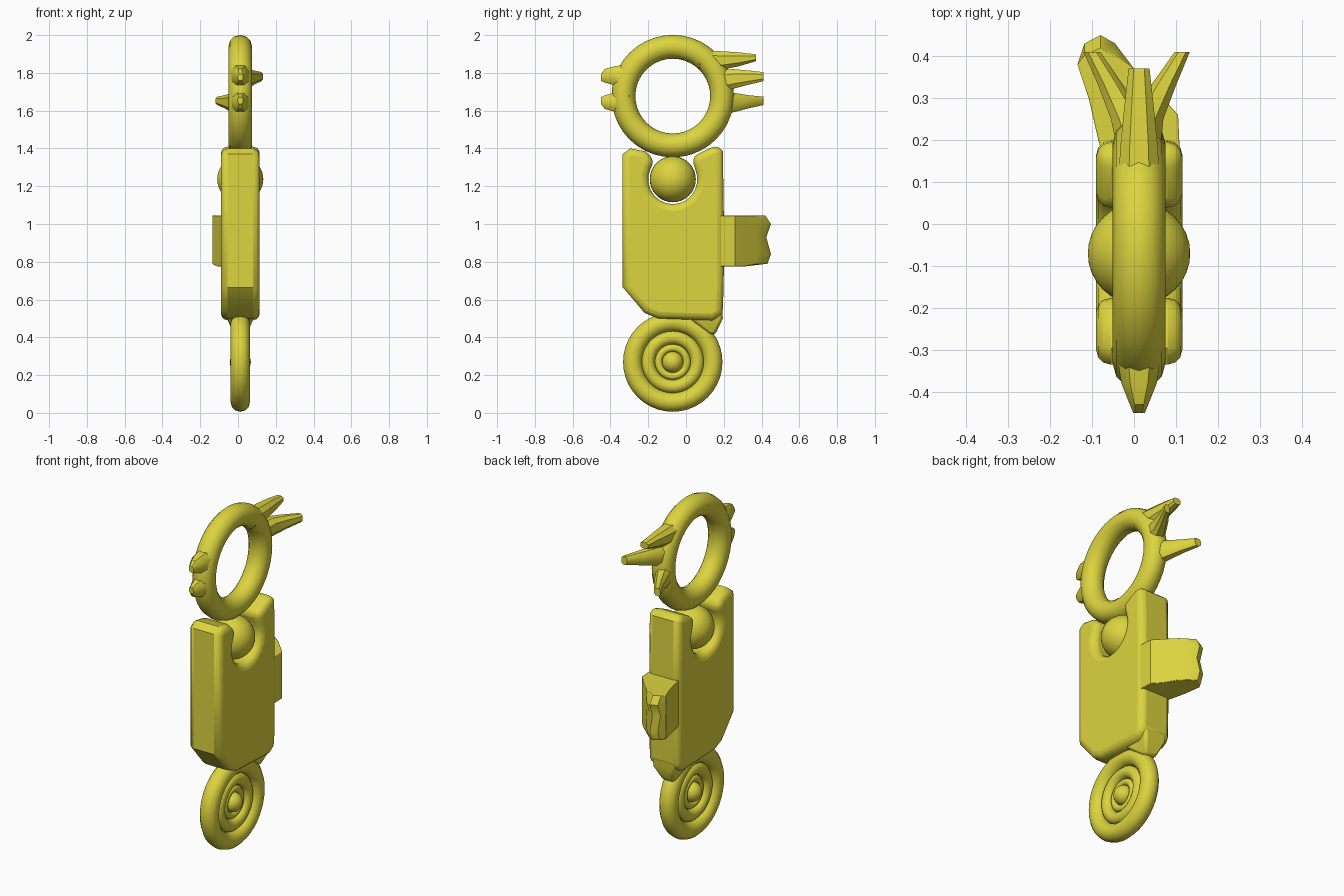
import bpy, bmesh, math
from mathutils import Vector

if "Cube" in bpy.data.objects:
    bpy.data.objects.remove(bpy.data.objects["Cube"])

mat = bpy.data.materials.new("yellow")
mat.diffuse_color = (0.72, 0.66, 0.05, 1)
mat.use_nodes = True
mat.node_tree.nodes["Principled BSDF"].inputs["Base Color"].default_value = mat.diffuse_color
CX, CY = 0.012, -0.07   # shared centre line of the round parts


def finish(ob, name, angle=35):
    ob.name = name
    ob.data.materials.clear()
    ob.data.materials.append(mat)
    bpy.ops.object.select_all(action='DESELECT')
    ob.select_set(True)
    bpy.context.view_layer.objects.active = ob
    bpy.ops.object.shade_smooth_by_angle(angle=math.radians(angle))
    return ob


def torus(name, z, major, minor, seg=40, sides=12):
    bpy.ops.mesh.primitive_torus_add(location=(CX, CY, z), rotation=(0, math.pi / 2, 0),
                                     major_radius=major, minor_radius=minor,
                                     major_segments=seg, minor_segments=sides)
    return finish(bpy.context.object, name, 50)


def ball(name, z, r):
    bpy.ops.mesh.primitive_uv_sphere_add(segments=32, ring_count=16, radius=r,
                                         location=(CX, CY, z), rotation=(0, math.pi / 2, 0))
    return finish(bpy.context.object, name)


def loft(name, rings, bevel=0, segments=2, limit=60):
    """Skin a list of equal-length point rings and cap the ends."""
    bm = bmesh.new()
    vs = [[bm.verts.new(p) for p in ring] for ring in rings]
    n = len(vs[0])
    for a, b in zip(vs, vs[1:]):
        for i in range(n):
            j = (i + 1) % n
            bm.faces.new((a[i], a[j], b[j], b[i]))
    bm.faces.new(vs[0][::-1])
    bm.faces.new(vs[-1])
    bmesh.ops.recalc_face_normals(bm, faces=bm.faces)
    me = bpy.data.meshes.new(name)
    bm.to_mesh(me)
    bm.free()
    ob = bpy.data.objects.new(name, me)
    bpy.context.collection.objects.link(ob)
    if bevel:
        m = ob.modifiers.new("bevel", 'BEVEL')
        m.width, m.segments = bevel, segments
        m.limit_method, m.angle_limit = 'ANGLE', math.radians(limit)
    return finish(ob, name)


def spike(name, sections):
    """Sections: centre x, y, z, half width in x, half height, chamfered."""
    rings = []
    for x, y, z, w, h in sections:
        rings.append([(x + w * a, y, z + h * b) for a, b in
                      ((1, .5), (.5, 1), (-.5, 1), (-1, .5), (-1, -.5), (-.5, -1), (.5, -1), (1, -.5))])
    return loft(name, rings)


# head ring
torus("head_ring", 1.677, 0.261, 0.063)

# three crest spikes at the back: one straight, two splayed
spike("crest_spike_top", [(CX, 0.07, 1.87, .05, .05), (CX, 0.18, 1.865, .045, .05),
                          (CX, 0.28, 1.872, .035, .037), (CX, 0.37, 1.88, .025, .018)])
spike("crest_spike_middle", [(CX, 0.17, 1.755, .05, .06), (.03, 0.25, 1.768, .04, .052),
                             (.07, 0.33, 1.775, .03, .038), (.115, 0.41, 1.78, .018, .024)])
spike("crest_spike_low", [(CX, 0.17, 1.65, .05, .07), (-.015, 0.25, 1.643, .04, .052),
                          (-.055, 0.33, 1.647, .03, .035), (-.1, 0.41, 1.652, .02, .022)])

# two short beak nubs at the front
for nm, s in (("beak_upper", 1), ("beak_lower", -1)):
    spike(nm, [(CX, -.30, 1.715 + s * .06, .055, .07), (CX, -.38, 1.715 + s * .07, .042, .05),
               (CX, -.43, 1.715 + s * .07, .022, .036), (CX, -.45, 1.715 + s * .062, .014, .018)])

# neck ball
ball("neck_ball", 1.237, 0.122)

# torso: side profile with a round socket for the neck ball
socket = [(CY + .13 * math.cos(a), 1.237 + .132 * math.sin(a))
          for a in (math.radians(155 + i * 230 / 14) for i in range(15))]
profile = [(-.335, .665), (-.335, 1.37), (-.295, 1.40), (-.215, 1.385), (-.165, 1.335)]
profile += socket
profile += [(.03, 1.355), (.165, 1.42), (.195, 1.385), (.2, 1.06), (.2, .73),
            (.195, .52), (.14, .49), (-.15, .50), (-.22, .53)]
loft("torso", [[(x, y, z) for y, z in profile] for x in (-.09, .115)], .035, 3)

# pointed hip below the torso
loft("hip", [[(CX + sx * w, y, z) for sx, y in ((-1, y0), (1, y0), (1, y1), (-1, y1))]
             for z, w, y0, y1 in ((.62, .085, -.05, .19), (.50, .07, .02, .195), (.415, .035, .125, .155))],
     .015, 2, 40)

# arm: top outline curving to one side, with a dent between two knuckles
outline = [(-.07, .15), (-.085, .2), (-.108, .3), (-.135, .38), (-.118, .43), (-.08, .45),
           (-.045, .43), (0, .37), (.06, .31), (.105, .26), (.11, .15)]
arm = []
for z, dent in ((.775, .02), (.84, 0), (.93, .025), (1.0, 0), (1.045, .03)):
    arm.append([(x, y - (dent if y > .4 else 0), z + (.012 if y > .36 and z < .8 else 0)) for x, y in outline])
loft("arm", arm, .018, 2)

# wheel foot: nested rings around a hub
torus("wheel_tyre", 0.269, 0.212, 0.051)
torus("wheel_inner_ring", 0.269, 0.13, 0.036)
torus("wheel_hub_ring", 0.269, 0.075, 0.02, 32)
ball("wheel_hub", 0.269, 0.056)
